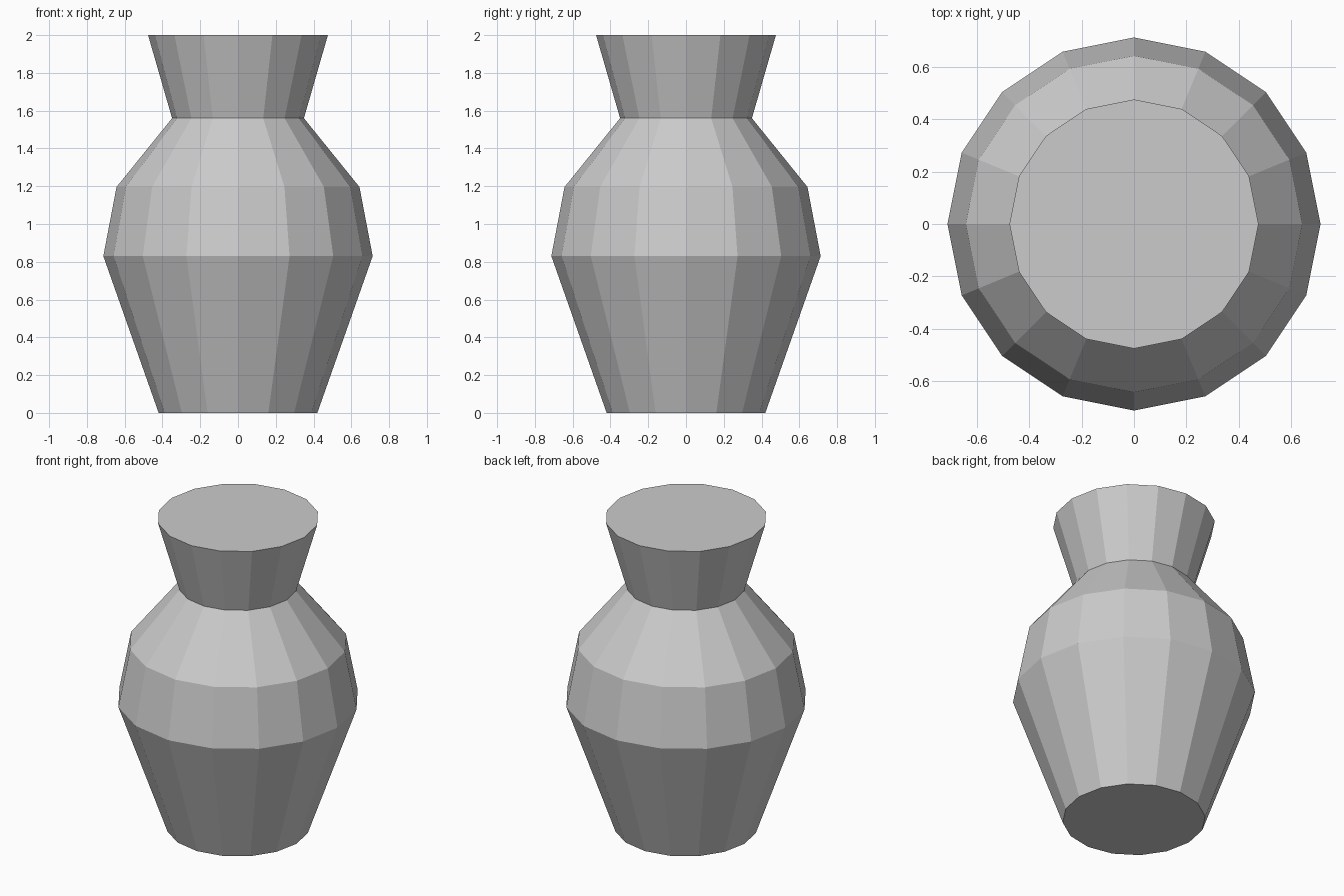
import bpy, bmesh
from math import cos, sin, tau

if "Cube" in bpy.data.objects:
    bpy.data.objects.remove(bpy.data.objects["Cube"])

SIDES = 16
# (radius, height) from foot to rim
PROFILE = [(0.42, 0.0), (0.713, 0.83), (0.643, 1.196), (0.349, 1.56), (0.476, 2.0)]

bm = bmesh.new()
rings = [[bm.verts.new((r * cos(tau * i / SIDES), r * sin(tau * i / SIDES), z))
          for i in range(SIDES)] for r, z in PROFILE]

# Faceted wall between neighbouring rings
for low, high in zip(rings, rings[1:]):
    for i in range(SIDES):
        j = (i + 1) % SIDES
        bm.faces.new((low[i], low[j], high[j], high[i]))

# Flat base and closed mouth
bm.faces.new(rings[0][::-1])
bm.faces.new(rings[-1])

mesh = bpy.data.meshes.new("vase")
bm.to_mesh(mesh)
bm.free()
bpy.context.collection.objects.link(bpy.data.objects.new("vase", mesh))
